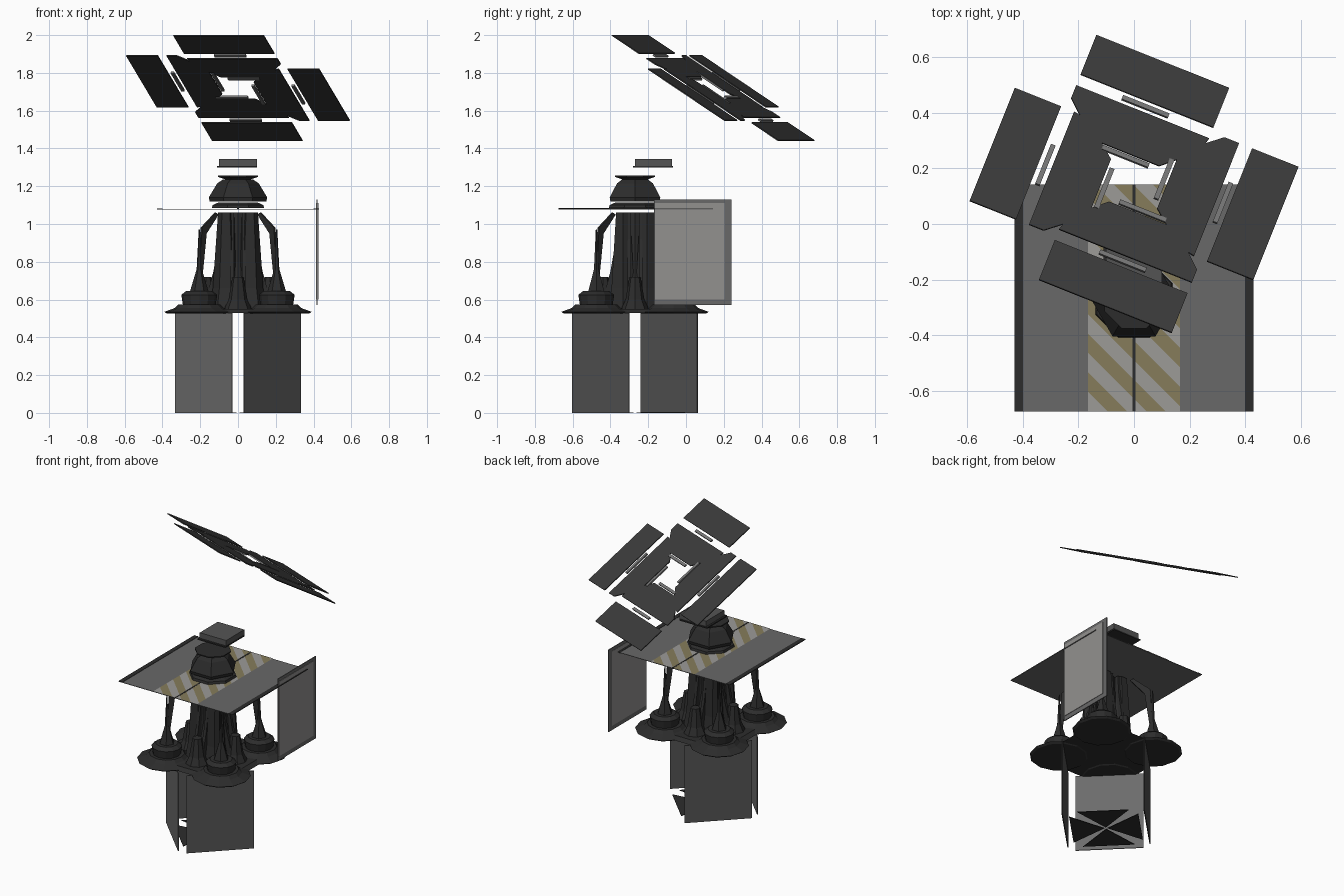
import bpy, bmesh, math
from mathutils import Vector, Matrix

cube = bpy.data.objects.get("Cube")
if cube:
    bpy.data.objects.remove(cube, do_unlink=True)


def mat(name, grey, tint=(1, 1, 1)):
    lin = [((grey * t / 255 + 0.055) / 1.055) ** 2.4 for t in tint]
    m = bpy.data.materials.new(name)
    m.use_nodes = True
    m.diffuse_color = (*lin, 1)
    m.node_tree.nodes["Principled BSDF"].inputs["Base Color"].default_value = (*lin, 1)
    return m


DARK = mat("dark metal", 44)
ARRAY = mat("array panel charcoal", 58)
BAR = mat("bar grey", 118)
ROOF = mat("roof grey", 104)
SCREEN = mat("screen grey", 146, (1, 0.99, 0.98))
FRAME = mat("frame grey", 104)
PALE = mat("stripe grey", 156, (1, 0.99, 0.97))
GOLD = mat("stripe gold", 134, (1, 0.93, 0.68))
SKIRT = mat("skirt grey", 84)
LINER = mat("skirt pale grey", 108)

AXIS = Vector((0, -0.27, 0))      # tower centre line


def finish(name, bm, mats, matrix=None):
    bmesh.ops.recalc_face_normals(bm, faces=bm.faces)
    me = bpy.data.meshes.new(name)
    bm.to_mesh(me)
    bm.free()
    for m in mats:
        me.materials.append(m)
    ob = bpy.data.objects.new(name, me)
    bpy.context.scene.collection.objects.link(ob)
    if matrix is not None:
        ob.matrix_world = matrix
    return ob


def box(name, lo, hi, m, matrix=None):
    bm = bmesh.new()
    lo, hi = Vector(lo), Vector(hi)
    bmesh.ops.create_cube(bm, size=1)
    for v in bm.verts:
        v.co = Vector(((lo[i] + hi[i]) / 2 + v.co[i] * (hi[i] - lo[i]) for i in range(3)))
    return finish(name, bm, [m], matrix)


def slab(name, outline, thick, m, matrix=None):
    # flat outline in local XY, extruded along local Z
    bm = bmesh.new()
    f = bm.faces.new([bm.verts.new((x, y, -thick / 2)) for x, y in outline])
    r = bmesh.ops.extrude_face_region(bm, geom=[f])
    for v in r["geom"]:
        if isinstance(v, bmesh.types.BMVert):
            v.co.z += thick
    return finish(name, bm, [m], matrix)


def lathe(name, profile, sides, m, centre, turn=0.0):
    # rings of (radius, height) joined into a faceted solid
    bm = bmesh.new()
    rings = []
    for r, z in profile:
        rings.append([bm.verts.new((r * math.cos(turn + math.tau * i / sides),
                                    r * math.sin(turn + math.tau * i / sides), z))
                      for i in range(sides)])
    for a, b in zip(rings, rings[1:]):
        for i in range(sides):
            j = (i + 1) % sides
            bm.faces.new((a[i], a[j], b[j], b[i]))
    bm.faces.new(rings[0])
    bm.faces.new(rings[-1])
    return finish(name, bm, [m], Matrix.Translation(centre))


def spin(deg):
    return Matrix.Rotation(math.radians(deg), 4, "Z")


def around(deg):
    return Matrix.Translation(AXIS) @ spin(deg)


UPRIGHT = Matrix.Rotation(math.pi / 2, 4, "X")   # local XY -> world XZ

# Tilted array: four outer panels, four inner panels and joining bars
u = Vector((0.929, -0.371, 0))
v = Vector((0.371, 0.929, -0.624)).normalized()
n = u.cross(v)
tilt = Matrix((u, v, n)).transposed().to_4x4()
tilt = Matrix.Translation((0, 0.144, 1.72)) @ tilt
inner = [(-.325, .297), (.19, .297), (.175, .23), (.06, .11), (-.2, .11), (-.325, .24)]
for k in range(4):
    t = tilt @ spin(90 * k)
    box(f"array_outer_panel_{k}", (-.325, .347, -.003), (.19, .527, .003), ARRAY, t)
    slab(f"array_inner_panel_{k}", inner, .006, ARRAY, t)
    for y in (.322, .094):
        box(f"array_bar_{k}", (-.155, y - .009, -.005), (.025, y + .009, .005), BAR, t)

# Roof with dark edges and a centre seam
ZR = 1.08
box("roof", (-.43, -.675, ZR - .003), (.43, .142, ZR), ROOF)
for s in (-1, 1):
    xs = sorted((s * .4, s * .43))
    box("roof_edge", (xs[0], -.675, ZR), (xs[1], .142, ZR + .002), DARK)
box("roof_seam", (-.005, -.675, ZR), (.005, .142, ZR + .004), DARK)

# Striped strips: diagonal cuts, then colour by band
bm = bmesh.new()
for x0, x1 in ((-.165, -.005), (.005, .165)):
    bm.faces.new([bm.verts.new((x, y, ZR + .003)) for x, y in
                  ((x0, -.675), (x1, -.675), (x1, .142), (x0, .142))])
BAND = .07
diag = Vector((1, 1, 0))
for i in range(-13, 6):
    bmesh.ops.bisect_plane(bm, geom=bm.verts[:] + bm.edges[:] + bm.faces[:],
                           plane_co=(i * BAND, 0, 0), plane_no=diag)
for f in bm.faces:
    f.material_index = math.floor(f.calc_center_median().dot(diag) / BAND) % 2
finish("roof_stripes", bm, [PALE, GOLD])

# Side screen in its frame
box("side_screen_frame", (.416, -.17, .57), (.422, .24, 1.13), FRAME)
box("side_screen", (.414, -.165, .60), (.425, .205, 1.11), SCREEN)

# Cap on the roof and the box floating over it
cap = AXIS
lathe("cap_brim", [(.15, 1.085), (.145, 1.10), (.11, 1.115)], 8, DARK, cap, math.pi / 8)
lathe("cap_body", [(.15, 1.12), (.155, 1.14), (.11, 1.215), (.08, 1.235)], 6, DARK, cap)
lathe("cap_rim", [(.07, 1.235), (.115, 1.25), (.115, 1.257)], 8, DARK, cap, math.pi / 8)
box("top_box", (-.1, -.27, 1.308), (.1, -.075, 1.345), SKIRT)
box("top_box_tray", (-.11, -.28, 1.298), (.1, -.07, 1.306), DARK)

# Tower: core, four pillars, flared ribs
lathe("tower_core", [(.17, .535), (.13, .62), (.085, .80), (.07, 1.06)], 8, DARK, AXIS)
rib = [(0, .535), (.21, .535), (.17, .60), (.13, .75), (.10, .92), (.09, 1.06), (0, 1.06)]
for k in range(4):
    for off in (-.03, .03):
        m = around(90 * k) @ Matrix.Translation((0, off, 0)) @ UPRIGHT
        slab(f"tower_rib_{k}", rib, .02, DARK, m)
    d = Vector((math.cos(math.radians(45 + 90 * k)), math.sin(math.radians(45 + 90 * k)), 0))
    lathe(f"tower_pillar_{k}", [(.095, .535), (.07, .66), (.042, 1.06)], 6, DARK, AXIS + d * .09)
    lathe(f"tower_foot_{k}", [(.08, .535), (.05, .6), (.03, .72)], 8, DARK,
          AXIS + Vector((d.y + d.x, d.y - d.x, 0)) * .12)

# Base and corner turrets with spikes and bent braces
lathe("base_plate", [(.33, .53), (.30, .55)], 8, DARK, AXIS, math.pi / 8)
for k in range(4):
    a = math.radians(45 + 90 * k)
    c = AXIS + Vector((math.cos(a), math.sin(a), 0)) * .29
    lathe(f"turret_dish_{k}", [(.17, .525), (.185, .535), (.13, .555), (.11, .575)], 12, DARK, c)
    lathe(f"turret_drum_{k}", [(.085, .56), (.095, .625), (.07, .645)], 12, DARK, c)
    lathe(f"turret_cone_{k}", [(.05, .64), (.032, .70), (.014, .76), (.003, .97)], 6, DARK, c)
    brace = [(.285, .62), (.30, .62), (.275, .98), (.17, 1.06), (.15, 1.05), (.24, .95)]
    slab(f"turret_brace_{k}", brace, .012, DARK, around(45 + 90 * k) @ UPRIGHT)

# Hanging skirt: three plates, open on the back left side
for name, deg, m in (("front_right", 225, LINER), ("front_left", 315, SKIRT),
                     ("back_right", 135, SKIRT)):
    box(f"skirt_{name}", (.252, -.212, 0), (.258, .212, .53), m, around(deg))

# Skirt floor: four separate triangles
for k in range(4):
    slab(f"skirt_floor_{k}", [(.01, 0), (.215, -.16), (.215, .16)], .004, DARK,
         Matrix.Translation((0, 0, .004)) @ around(45 + 90 * k))
